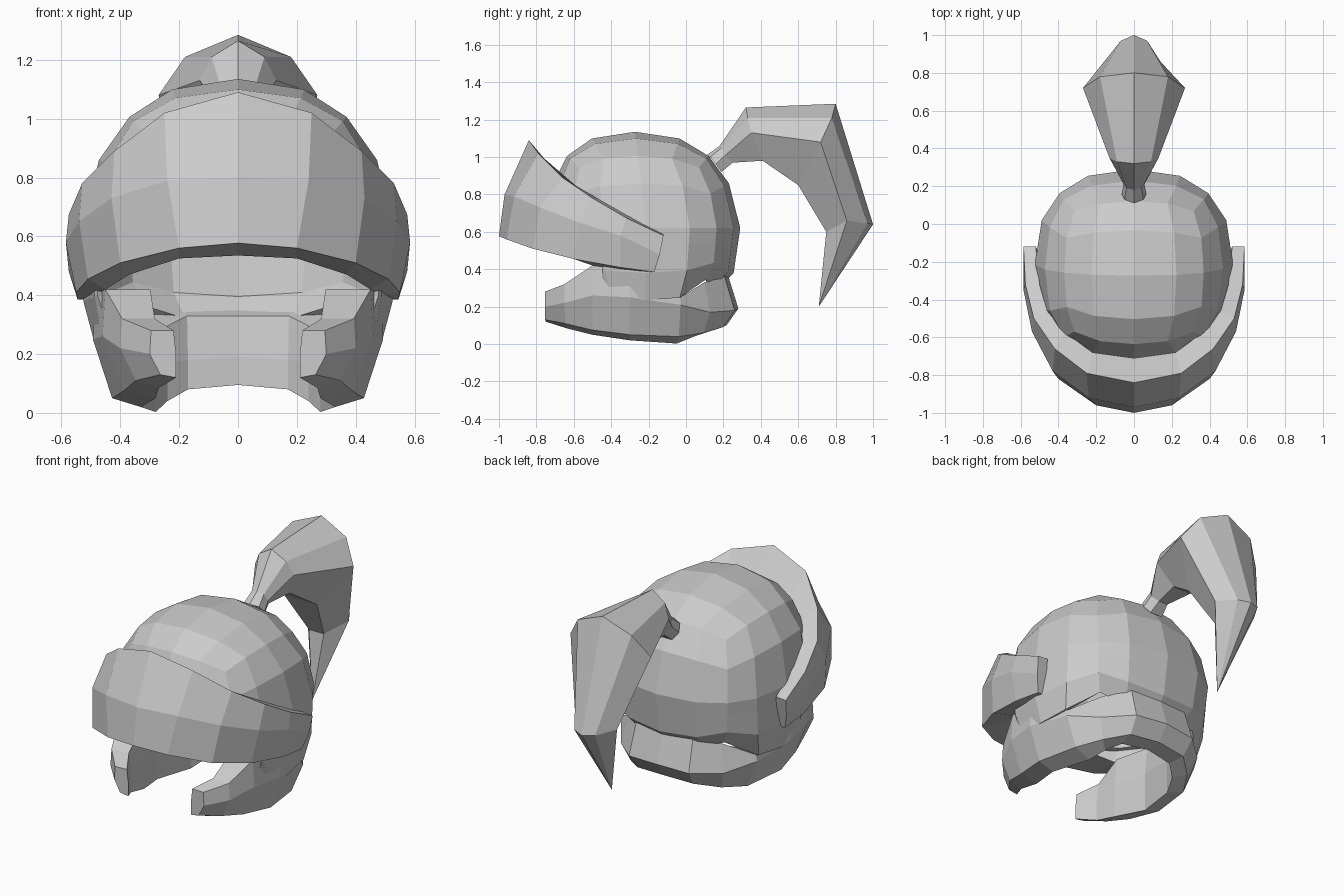
import bpy, bmesh
from mathutils import Vector

if "Cube" in bpy.data.objects:
    bpy.data.objects.remove(bpy.data.objects["Cube"])

steel = bpy.data.materials.new("steel_grey")
steel.diffuse_color = (0.6, 0.6, 0.6, 1)
steel.use_nodes = True
steel.node_tree.nodes["Principled BSDF"].inputs["Base Color"].default_value = steel.diffuse_color


def finish(name, bm):
    bmesh.ops.recalc_face_normals(bm, faces=bm.faces)
    me = bpy.data.meshes.new(name)
    bm.to_mesh(me)
    bm.free()
    me.materials.append(steel)
    ob = bpy.data.objects.new(name, me)
    bpy.context.collection.objects.link(ob)
    return ob


def loft(bm, sections):
    """Skin closed cross-sections one after another, return the vertex rings."""
    rings = [[bm.verts.new(p) for p in s] for s in sections]
    n = len(rings[0])
    for a, b in zip(rings, rings[1:]):
        for i in range(n):
            j = (i + 1) % n
            bm.faces.new((a[i], a[j], b[j], b[i]))
    return rings


def mirrored_band(name, sections):
    """Half band from the centre line to a capped end, mirrored across x."""
    bm = bmesh.new()
    rings = loft(bm, sections)
    bm.faces.new(rings[-1])
    ob = finish(name, bm)
    mod = ob.modifiers.new("mirror", 'MIRROR')
    mod.use_clip = True
    return ob


# Dome: boxy quad sphere without its bottom, flared over the ears, open at the face
bm = bmesh.new()
bmesh.ops.create_cube(bm, size=2)
bmesh.ops.subdivide_edges(bm, edges=bm.edges[:], cuts=3, use_grid_fill=True)
bottom = [f for f in bm.faces if f.calc_center_median().z < -0.99]
bmesh.ops.delete(bm, geom=bottom, context='FACES')
for v in bm.verts:
    p = 2.4
    r = sum(abs(c) ** p for c in v.co) ** (1 / p)
    c = v.co / r
    z = 0.62 + 0.515 * c.z
    y = -0.215 + 0.505 * c.y
    x = 0.525 * c.x * (1 - 0.2 * max(0, z - 0.7))
    if y < 0.06:
        x *= 1 + 1.1 * max(0, 0.45 - z)
    elif z < 0.32:
        z += 0.05
    v.co = Vector((x, y - 0.12 * max(0, z - 0.65), z))


def cut(co, no):
    bmesh.ops.bisect_plane(bm, geom=bm.verts[:] + bm.edges[:] + bm.faces[:], dist=0.002,
                           plane_co=co, plane_no=no)


cut((0, 0, 0.54), (0, 0, 1))
cut((0, -0.45, 0), (0, 1, 0))
opening = [f for f in bm.faces
           if f.calc_center_median().z < 0.54 and f.calc_center_median().y < -0.45]
bmesh.ops.delete(bm, geom=opening, context='FACES')
dome = finish("dome", bm)
shell = dome.modifiers.new("thickness", 'SOLIDIFY')
shell.thickness = 0.035
shell.offset = -1

# Visor: outer bottom, outer middle, outer top, inner top, inner bottom
mirrored_band("visor", [
    [(0, -1.0, .577), (0, -.97, .80), (0, -.84, 1.09), (0, -.71, .93), (0, -.71, .535)],
    [(.20, -.96, .56), (.24, -.92, .79), (.25, -.79, 1.02), (.22, -.68, .90), (.20, -.68, .525)],
    [(.40, -.82, .51), (.43, -.78, .73), (.42, -.66, .89), (.37, -.57, .83), (.37, -.60, .47)],
    [(.51, -.60, .455), (.54, -.57, .65), (.53, -.50, .78), (.46, -.46, .77), (.45, -.50, .42)],
    [(.55, -.35, .41), (.585, -.35, .58), (.575, -.32, .675), (.50, -.32, .69), (.49, -.35, .40)],
    [(.545, -.17, .385), (.575, -.14, .48), (.585, -.12, .58), (.52, -.12, .585), (.49, -.17, .385)],
])

# Neck and cheek guard: outer x, y, inner x, y, heights of top, middle, low, base
stations = [
    (0, .28, 0, .12, .37, .19, .10, .095),
    (.20, .26, .17, .10, .37, .18, .09, .08),
    (.345, .13, .24, .04, .33, .17, .06, .04),
    (.455, -.03, .28, -.05, .25, .21, .04, .003),
    (.493, -.30, .33, -.30, .42, .25, .05, .02),
    (.46, -.50, .28, -.50, .42, .26, .075, .05),
    (.40, -.65, .27, -.64, .32, .22, .11, .085),
    (.30, -.755, .21, -.75, .28, .20, .13, .12),
]


def guard_section(ox, oy, ix, iy, zt, zm, zl, zb):
    def mix(t, z):
        return (ox + (ix - ox) * t, oy + (iy - oy) * t, z)
    back = oy > .1
    return [mix(.35 if back else .05, zt), mix(0, zm), mix(.4, zl), mix(1, zb),
            mix(1, zm), mix(.9, zt - (.04 if back else 0))]


mirrored_band("neck_guard", [guard_section(*s) for s in stations])

# Plume: ridge, shoulder, side and underside points of each section
halves = [
    [(0, .11, 1.01), (.05, .13, 1.0), (.065, .16, .96), (.04, .19, .92)],
    [(0, .18, 1.06), (.04, .19, 1.05), (.055, .21, 1.01), (.03, .25, .97)],
    [(0, .32, 1.265), (.09, .33, 1.21), (.13, .35, 1.13), (.06, .41, .98)],
    [(0, .80, 1.285), (.18, .78, 1.21), (.27, .72, 1.08), (.11, .60, .85)],
    [(0, 1.0, .64), (.07, .97, .645), (.14, .86, .66), (.05, .75, .60)],
]
bm = bmesh.new()
rings = loft(bm, [h + [(-x, y, z) for x, y, z in h[:0:-1]] for h in halves])
bm.faces.new(rings[0])
tip = bm.verts.new((0, .71, .20))
last = rings[-1]
for i, v in enumerate(last):
    bm.faces.new((v, last[(i + 1) % len(last)], tip))
finish("plume", bm)
